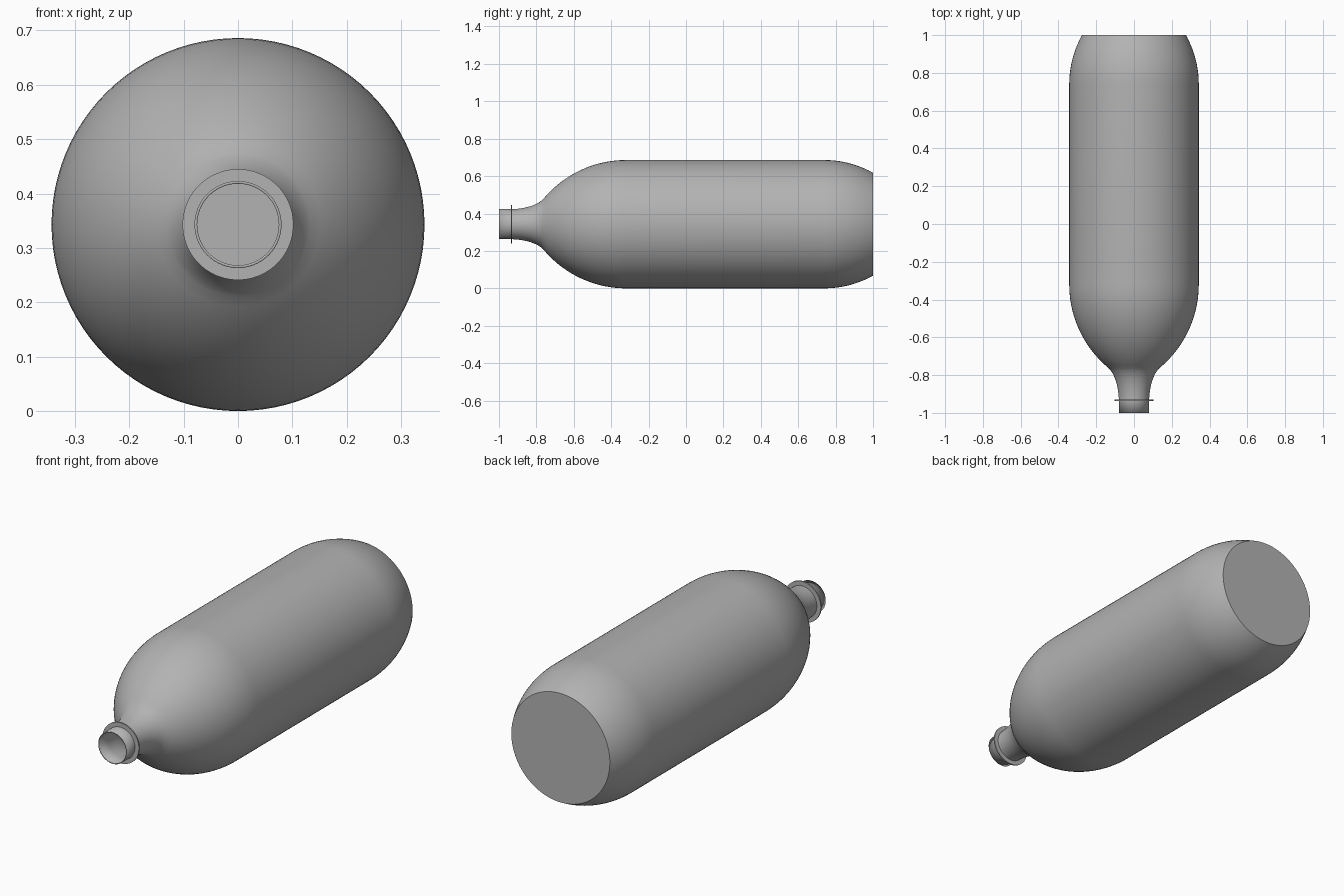
import bpy, bmesh, math
from mathutils import Matrix, Vector

cube = bpy.data.objects.get("Cube")
if cube:
    bpy.data.objects.remove(cube, do_unlink=True)

RADIUS = 0.343
SEGMENTS = 96

grey = bpy.data.materials.new("plain grey")
grey.use_nodes = True
colour = (0.45, 0.45, 0.45, 1)
grey.diffuse_color = colour
grey.node_tree.nodes["Principled BSDF"].inputs["Base Color"].default_value = colour


def arc(start, end, bend, steps):
    """Profile points on a circle tangent to the straight wall at y = start."""
    points = []
    for i in range(steps + 1):
        # even angular steps round the curve
        angle = math.asin(abs(end - start) / bend) * i / steps
        y = start + math.copysign(bend * math.sin(angle), end - start)
        points.append((RADIUS - bend * (1 - math.cos(angle)), y))
    return points


def bezier(p0, p1, p2, steps):
    a, b, c = Vector(p0), Vector(p1), Vector(p2)
    ts = [i / steps for i in range(1, steps + 1)]
    return [tuple(a * (1 - t) ** 2 + b * 2 * t * (1 - t) + c * t * t) for t in ts]


def lathe(name, profile, closed=False):
    """Turn (radius, y) points about the long axis."""
    bm = bmesh.new()
    verts = [bm.verts.new((r, y, 0)) for r, y in profile]
    pairs = list(zip(verts, verts[1:]))
    if closed:
        pairs.append((verts[-1], verts[0]))
    edges = [bm.edges.new(p) for p in pairs]
    bmesh.ops.spin(bm, geom=verts + edges, cent=(0, 0, 0), axis=(0, 1, 0),
                   angle=math.tau, steps=SEGMENTS, use_duplicate=False)
    bmesh.ops.remove_doubles(bm, verts=bm.verts, dist=1e-5)
    bmesh.ops.recalc_face_normals(bm, faces=bm.faces)
    # an open shell must face away from the axis
    outward = sum(f.normal.dot(Vector((f.calc_center_median().x, 0,
                  f.calc_center_median().z))) * f.calc_area() for f in bm.faces)
    if not closed and outward < 0:
        bmesh.ops.reverse_faces(bm, faces=bm.faces)
    bm.transform(Matrix.Translation((0, 0, RADIUS)))
    mesh = bpy.data.meshes.new(name)
    bm.to_mesh(mesh)
    bm.free()
    mesh.materials.append(grey)
    obj = bpy.data.objects.new(name, mesh)
    bpy.context.collection.objects.link(obj)
    bpy.ops.object.select_all(action="DESELECT")
    obj.select_set(True)
    bpy.context.view_layer.objects.active = obj
    bpy.ops.object.shade_smooth_by_angle(angle=math.radians(35))
    return obj


# Bottle shell: flat base, rounded heel, straight wall, domed shoulder, neck
heel = arc(0.74, 1.0, 0.531, 10)[::-1]
shoulder = arc(-0.32, -0.765, 0.575, 20)
neck = bezier(shoulder[-1], (0.086, -0.815), (0.08, -0.93), 10)
body = lathe("bottle_body", [(0, 1.0)] + heel + shoulder + neck + [(0.08, -1.0)])
wall = body.modifiers.new("wall", "SOLIDIFY")
wall.thickness = 0.005
wall.offset = -1

# Thin collar ring round the neck
lathe("neck_collar", [(0.078, -0.936), (0.102, -0.936),
                      (0.102, -0.929), (0.078, -0.929)], closed=True)
